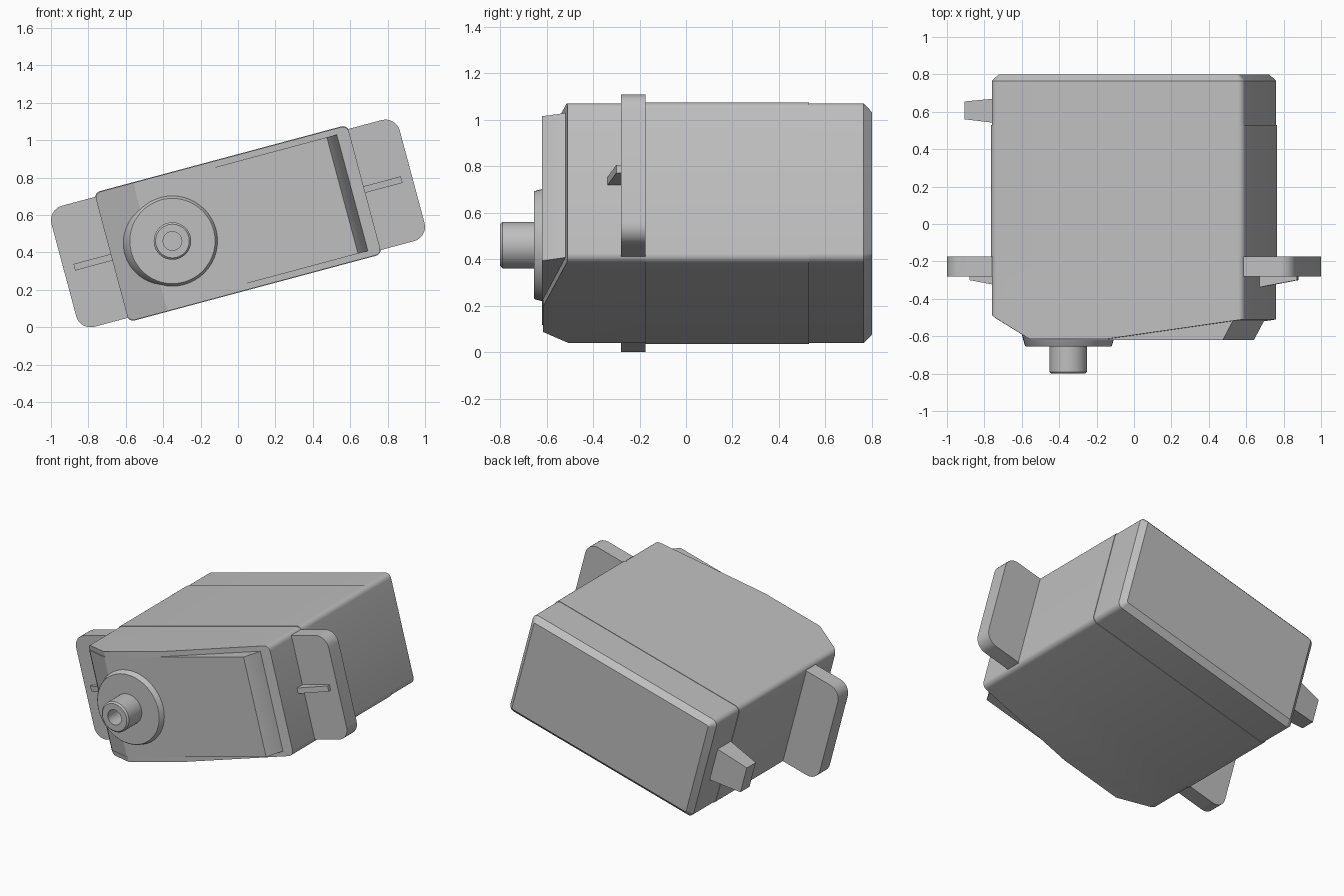
import bpy, bmesh, math
from mathutils import Matrix, Vector

cube = bpy.data.objects.get("Cube")
if cube:
    bpy.data.objects.remove(cube, do_unlink=True)

grey = bpy.data.materials.new("plain grey")
grey.use_nodes = True
COLOUR = (0.52, 0.52, 0.52, 1)
grey.diffuse_color = COLOUR
grey.node_tree.nodes["Principled BSDF"].inputs["Base Color"].default_value = COLOUR

# The whole motor leans 15 degrees about the shaft direction
TILT = Matrix.Translation((0, 0, 0.555)) @ Matrix.Rotation(math.radians(-15), 4, 'Y')
HALF_L, HALF_H, ROUND = 0.70, 0.355, 0.035


def finish(name, bm):
    bmesh.ops.remove_doubles(bm, verts=bm.verts, dist=1e-5)
    bmesh.ops.recalc_face_normals(bm, faces=bm.faces)
    mesh = bpy.data.meshes.new(name)
    bm.to_mesh(mesh)
    bm.free()
    mesh.materials.append(grey)
    obj = bpy.data.objects.new(name, mesh)
    bpy.context.collection.objects.link(obj)
    obj.matrix_world = TILT
    bpy.ops.object.select_all(action='DESELECT')
    obj.select_set(True)
    bpy.context.view_layer.objects.active = obj
    bpy.ops.object.shade_smooth_by_angle(angle=math.radians(30))
    return obj


def loft(sections):
    """Skin matching rings of points and cap both ends."""
    bm = bmesh.new()
    rings = [[bm.verts.new(p) for p in ring] for ring in sections]
    for a, b in zip(rings, rings[1:]):
        for i in range(len(a)):
            j = (i + 1) % len(a)
            bm.faces.new((a[i], a[j], b[j], b[i]))
    bm.faces.new(rings[0])
    bm.faces.new(rings[-1])
    return bm


def rounded(x0, x1, half_h, r, y, steps=6):
    """Rounded rectangle in the plane at depth y."""
    pts = []
    corners = [(x1, 1, 0), (x0, 1, 1), (x0, -1, 2), (x1, -1, 3)]
    for x, s, q in corners:
        cx = x - r if x == x1 else x + r
        for k in range(steps + 1):
            t = math.pi / 2 * (q + k / steps)
            pts.append((cx + r * math.cos(t), y, s * (half_h - r) + r * math.sin(t)))
    return pts


def case_ring(y, grow=0.0):
    return rounded(-HALF_L - grow, HALF_L + grow, HALF_H + grow, ROUND, y)


def side_prism(name, profile, half_h):
    """Profile in x and y, extruded evenly up and down."""
    return finish(name, loft([[(x, y, s * half_h) for x, y in profile] for s in (-1, 1)]))


def lathe(name, profile, x, steps=48):
    """Turn (radius, depth) points about the shaft axis."""
    bm = bmesh.new()
    verts = [bm.verts.new((x + r, y, 0)) for r, y in profile]
    edges = [bm.edges.new(pair) for pair in zip(verts, verts[1:])]
    bmesh.ops.spin(bm, geom=verts + edges, cent=(x, 0, 0), axis=(0, 1, 0),
                   angle=2 * math.pi, steps=steps)
    return finish(name, bm)


# Case: middle shell, chamfered back lid and front shell with sloped nose
finish("middle_case", loft([case_ring(-0.175, 0.003), case_ring(0.53, 0.003)]))
finish("back_lid", loft([case_ring(0.53), case_ring(0.765),
                         rounded(-HALF_L + 0.035, HALF_L - 0.035, HALF_H - 0.035, 0.01, 0.80)]))

front = loft([case_ring(-0.615), case_ring(-0.175)])
for a, b in [((-0.70, -0.485), (-0.483, -0.615)), ((-0.06, -0.615), (0.66, -0.515))]:
    d = Vector((b[0] - a[0], b[1] - a[1], 0))
    normal = Vector((d.y, -d.x, 0)).normalized()
    cut = bmesh.ops.bisect_plane(front, geom=front.verts[:] + front.edges[:] + front.faces[:],
                                 dist=1e-5, plane_co=(a[0], a[1], 0), plane_no=normal,
                                 clear_outer=True)
    rim = [e for e in front.edges if e.is_boundary]
    bmesh.ops.holes_fill(front, edges=rim, sides=0)
finish("front_case", front)

# Raised cover on the front
side_prism("front_cover", [(-0.683, -0.45), (-0.683, -0.502), (-0.485, -0.62),
                           (0.578, -0.62), (0.635, -0.515), (0.635, -0.45)], 0.322)

# Output boss and hollow shaft
SHAFT_X = -0.363
lathe("shaft_boss", [(0, -0.655), (0.228, -0.655), (0.233, -0.65), (0.266, -0.53), (0, -0.53)], SHAFT_X)
lathe("output_shaft", [(0, -0.68), (0.05, -0.68), (0.05, -0.80), (0.09, -0.80),
                       (0.10, -0.79), (0.10, -0.64), (0, -0.64)], SHAFT_X)

# Mounting ears with their stiffening ribs
finish("mounting_flange", loft([rounded(-0.964, 0.964, 0.335, 0.08, y, 8)
                                for y in (-0.28, -0.175)]))
for side, s in (("right", -1), ("left", 1)):
    side_prism(side + "_rib", [(s * 0.66, -0.27), (s * 0.66, -0.345),
                               (s * 0.906, -0.30), (s * 0.906, -0.27)], 0.018)

# Tapered cable outlet near the back
finish("cable_outlet", loft([[(x, y, z) for y, z in ((y0, -h), (y1, -h), (y1, h), (y0, h))]
                             for x, y0, y1, h in ((-0.69, 0.535, 0.675, 0.115),
                                                  (-0.915, 0.56, 0.655, 0.09))]))
